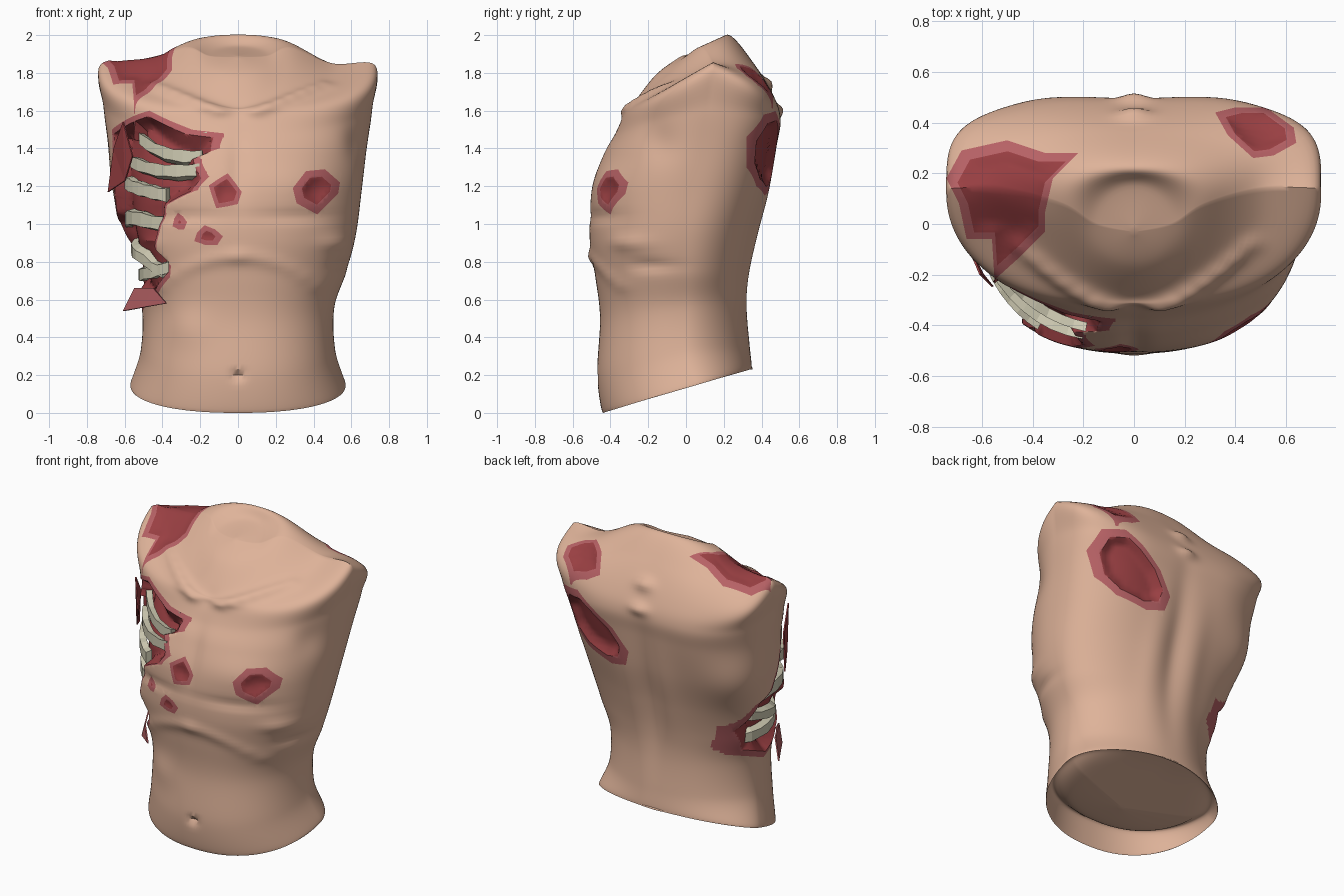
import bpy, bmesh, math
from mathutils import Vector
from mathutils.bvhtree import BVHTree

if "Cube" in bpy.data.objects:
    bpy.data.objects.remove(bpy.data.objects["Cube"], do_unlink=True)


def material(name, rgb):
    m = bpy.data.materials.new(name)
    m.use_nodes = True
    m.diffuse_color = (*rgb, 1)
    m.node_tree.nodes["Principled BSDF"].inputs["Base Color"].default_value = (*rgb, 1)
    return m


SKIN = material("skin", (.735, .45, .32))
RED = material("raw_red", (.32, .05, .055))
PINK = material("torn_pink", (.47, .12, .13))
BONE = material("bone", (.64, .61, .46))


def finish(name, bm, mats, angle):
    bmesh.ops.recalc_face_normals(bm, faces=bm.faces)
    mesh = bpy.data.meshes.new(name)
    bm.to_mesh(mesh)
    bm.free()
    for m in mats:
        mesh.materials.append(m)
    ob = bpy.data.objects.new(name, mesh)
    bpy.context.collection.objects.link(ob)
    bpy.ops.object.select_all(action='DESELECT')
    ob.select_set(True)
    bpy.context.view_layer.objects.active = ob
    if angle:
        bpy.ops.object.shade_smooth_by_angle(angle=math.radians(angle))
    return ob


# Torso sections: front y, z, back y, z, half width, side y, z, back squareness
SECTIONS = [
    (-.12, .115, -.10, .12, .01, -.11, .117, 2),
    (-.33, .12, .20, .21, .40, 0, .155, 2),
    (-.42, .17, .335, .24, .52, .03, .20, 1.9),
    (-.44, .00, .35, .24, .57, .05, .15, 1.85),
    (-.47, .20, .34, .36, .515, 0, .33, 1.85),
    (-.455, .50, .325, .58, .51, 0, .56, 1.9),
    (-.48, .72, .335, .75, .575, 0, .75, 2),
    (-.51, .92, .375, .95, .625, 0, .95, 2.2),
    (-.50, 1.15, .435, 1.18, .655, .03, 1.18, 2.5),
    (-.44, 1.36, .475, 1.42, .68, .08, 1.40, 2.9),
    (-.375, 1.48, .495, 1.56, .70, .12, 1.62, 3.4),
    (-.335, 1.57, .455, 1.69, .725, .14, 1.84, 3.8),
    (-.32, 1.61, .36, 1.85, .50, .14, 1.85, 2.6),
    (-.28, 1.64, .23, 2.0, .28, .08, 1.935, 2.3),
    (-.16, 1.79, .15, 1.94, .15, 0, 1.89, 2),
    (-.04, 1.88, -.02, 1.89, .01, -.03, 1.885, 2),
]
AROUND, STEPS = 180, 9


def spline(a, b, c, d, t):
    return [.5 * (2 * q + (r - p) * t + (2 * p - 5 * q + 4 * r - s) * t * t
                  + (3 * q - p - 3 * r + s) * t ** 3) for p, q, r, s in zip(a, b, c, d)]


def ring(sec):
    yf, zf, yb, zb, w, ys, zs, nb = sec
    pts = []
    for j in range(AROUND):
        a = 2 * math.pi * j / AROUND
        c, s = math.cos(a), math.sin(a)
        n = nb if s > 0 else 2.25
        r = (abs(c) ** n + abs(s) ** n) ** (-1 / n)
        k = abs(s) * r
        y, z = (yb, zb) if s > 0 else (yf, zf)
        pts.append(Vector((w * c * r, ys + (y - ys) * k, zs + (z - zs) * k)))
    return pts


last = len(SECTIONS) - 1
rings = []
for i in range(last):
    quad = [SECTIONS[max(0, min(last, i + o))] for o in (-1, 0, 1, 2)]
    rings += [ring(spline(*quad, t / STEPS)) for t in range(STEPS)]
rings.append(ring(SECTIONS[last]))

body = bmesh.new()
loops = [[body.verts.new(p) for p in pts] for pts in rings]
for lo, hi in zip(loops, loops[1:]):
    for j in range(AROUND):
        k = (j + 1) % AROUND
        body.faces.new((lo[j], lo[k], hi[k], hi[j]))
body.faces.new(loops[0][::-1])
body.faces.new(loops[-1])
body.normal_update()

# Muscle and bone relief: centre, radii, height
RELIEF = [
    ((0, .50, 1.60), (.06, .1, .035), .03), ((0, .44, 1.74), (.06, .1, .035), .03),
    ((0, .4, 1.0), (.07, .2, .5), -.02), ((0, -.47, .195), (.035, .03, .018), -.03),
    ((0, -.48, 1.3), (.05, .15, .2), -.015), ((0, -.33, 1.6), (.06, .1, .05), -.008),
    ((-.26, -.42, .45), (.12, .2, .1), .015), ((-.58, .3, 1.2), (.2, .18, .2), .045),
    ((-.52, .15, 1.85), (.14, .2, .1), .035),
]
for side in (1, -1):
    RELIEF += [
        ((side * .3, -.42, 1.22), (.24, .2, .11), .018),
        ((side * .3, -.45, 1.04), (.24, .2, .03), -.014),
        ((side * .35, .45, 1.45), (.2, .2, .22), .015),
        ((side * .15, .38, .9), (.08, .2, .4), .012),
        ((side * .72, .13, 1.6), (.1, .15, .15), .012),
        ((side * .62, -.13, 1.43), (.08, .12, .1), -.02),
        ((side * .5, -.28, .9), (.1, .15, .04), .018),
        ((side * .55, -.2, .78), (.08, .15, .03), -.015),
    ]
    # Collar bones and lower edge of the rib cage
    for t in range(7):
        RELIEF.append(((side * (.1 + .06 * t), -.33 + .035 * t, 1.59 + .025 * t),
                       (.05, .08, .025), .018))
        x = .07 * t
        RELIEF.append(((side * x, -.48 + .35 * x * x, .83 - .9 * x * x),
                       (.06, .15, .035), .008))

shifts = {}
for v in body.verts:
    total = 0
    for c, r, h in RELIEF:
        d = sum(((v.co[i] - c[i]) / r[i]) ** 2 for i in range(3))
        if d < 6:
            total += h * math.exp(-d)
    shifts[v] = v.normal * total
for v, s in shifts.items():
    v.co += s
body.normal_update()
surface = BVHTree.FromBMesh(body)


def blob(x, z, rx, rz, n=9):
    return [(x + rx * math.cos(i * math.tau / n) * (1 - .22 * (i % 2)),
             z + rz * math.sin(i * math.tau / n) * (1 - .22 * (i % 2))) for i in range(n)]


# Facing planes: across, up, outward, least outward distance
X, Y, Z = Vector((1, 0, 0)), Vector((0, 1, 0)), Vector((0, 0, 1))
FRONT, BACK, TOP = (X, Z, -Y, 0), (X, Z, Y, .2), (X, Y, Z, 1.45)
FLANK = (Vector((.45, -.89, 0)), Z, Vector((-.89, -.45, 0)), .1)

# Wounds: facing, outline, inner scale, depth
WOUNDS = [
    (FLANK, [(-.26, 1.5), (.015, 1.6), (.105, 1.55), (.2, 1.5), (.3, 1.48), (.33, 1.4),
             (.29, 1.36), (.36, 1.25), (.34, 1.18), (.22, 1.1), (.19, 1.0), (.15, .85),
             (.21, .78), (.2, .72), (.06, .6), (-.15, .54), (-.36, .64), (-.43, .8),
             (-.41, 1.0), (-.33, 1.06), (-.29, 1.2)], .94, .09),
    (FRONT, [(.29, 1.19), (.36, 1.28), (.46, 1.29), (.54, 1.22), (.53, 1.16),
             (.42, 1.05), (.31, 1.11)], .62, .02),
    (FRONT, blob(-.07, 1.17, .09, .1), .7, .02),
    (FRONT, blob(-.16, .935, .08, .06, 7), .5, .02),
    (FRONT, blob(-.31, 1.01, .04, .05, 7), .2, 0),
    (TOP, [(-.74, .18), (-.68, .29), (-.5, .33), (-.35, .28), (-.22, .28), (-.32, .18),
           (-.35, .05), (-.35, -.03), (-.45, -.13), (-.55, -.22), (-.56, -.06),
           (-.66, -.06), (-.69, .08)], .82, .01),
    (TOP, [(.32, .44), (.4, .46), (.52, .46), (.63, .38), (.64, .32), (.55, .27),
           (.47, .26), (.37, .35)], .75, .02),
    (BACK, [(.6, 1.58), (.46, 1.6), (.35, 1.53), (.2, 1.42), (.1, 1.28), (.13, 1.18),
            (.25, 1.15), (.45, 1.2), (.58, 1.3), (.64, 1.46)], .78, .04),
]


def edges_of(poly):
    return zip(poly, poly[1:] + poly[:1])


def inside(poly, p):
    hit = False
    for (ax, ay), (bx, by) in edges_of(poly):
        if (ay > p[1]) != (by > p[1]) and p[0] < ax + (bx - ax) * (p[1] - ay) / (by - ay):
            hit = not hit
    return hit


def edge_gap(poly, p):
    best = 1
    for (ax, ay), (bx, by) in edges_of(poly):
        ex, ey = bx - ax, by - ay
        t = ((p[0] - ax) * ex + (p[1] - ay) * ey) / (ex * ex + ey * ey)
        t = max(0, min(1, t))
        best = min(best, math.hypot(p[0] - ax - ex * t, p[1] - ay - ey * t))
    return best


def shrink(poly, k):
    cx, cy = (sum(p[i] for p in poly) / len(poly) for i in (0, 1))
    return [(cx + (x - cx) * k, cy + (y - cy) * k) for x, y in poly]


def near(p, pts, gap=.03):
    return all(min(q[i] for q in pts) - gap < p[i] < max(q[i] for q in pts) + gap
               for i in (0, 1))


push = {}
for (u, w, out, least), outline, k, depth in WOUNDS:
    core = shrink(outline, k)

    def flat(co):
        return co.dot(u), co.dot(w)

    # Cut the skin along both outlines, then colour and sink what lies inside
    region = {f for f in body.faces if near(flat(f.calc_center_median()), outline)
              and f.calc_center_median().dot(out) > least and f.normal.dot(out) > 0}
    for a, b in list(edges_of(outline)) + list(edges_of(core)):
        faces = [f for f in region if near(flat(f.calc_center_median()), (a, b))]
        geom = set(faces)
        for f in faces:
            geom.update(f.edges, f.verts)
        cut = bmesh.ops.bisect_plane(body, geom=list(geom), dist=1e-5,
                                     plane_co=u * a[0] + w * a[1],
                                     plane_no=u * (b[1] - a[1]) - w * (b[0] - a[0]))
        region.update(g for g in cut["geom"] if isinstance(g, bmesh.types.BMFace))
    body.normal_update()
    for f in region:
        p = flat(f.calc_center_median())
        if inside(outline, p):
            f.material_index = 1 if inside(core, p) else 2
        for v in f.verts:
            if v not in push and inside(core, flat(v.co)):
                push[v] = v.normal * -depth * min(1, edge_gap(core, flat(v.co)) / .04)
for v, s in push.items():
    v.co += s
finish("torso", body, [SKIN, RED, PINK], 40)


# Exposed ribs: flat bars that follow the chest, from one angle and height to another
def rib(name, start, end, height, sag):
    bm = bmesh.new()
    rows, n = [], 7
    for i in range(n + 1):
        t = i / n
        a = math.radians(start[0] + (end[0] - start[0]) * t)
        z = start[1] + (end[1] - start[1]) * t - sag * math.sin(math.pi * t)
        ray = Vector((math.cos(a), math.sin(a), 0))
        hit, no, _, _ = surface.ray_cast(ray * 2 + Z * z, -ray)
        hit -= no * .04 * ray.x ** 2
        up = Z * height * (.85 + .15 * (i % 2))
        rows.append([bm.verts.new(hit - no * d + up * s)
                     for d, s in ((0, -.85), (0, .85), (.04, 1), (.04, -1))])
    for a, b in zip(rows, rows[1:]):
        for j in range(4):
            k = (j + 1) % 4
            bm.faces.new((a[j], a[k], b[k], b[j]))
    bm.faces.new(rows[0])
    bm.faces.new(rows[-1][::-1])
    finish(name, bm, [BONE], 0)


RIBS = [((213, 1.55), (246, 1.47), .025, .02), ((203, 1.46), (246, 1.36), .04, .03),
        ((198, 1.335), (246, 1.29), .04, .02), ((192, 1.215), (228, 1.15), .042, 0),
        ((164, 1.0), (227, 1.0), .045, -.03), ((160, .90), (221, .74), .033, -.01),
        ((164, .72), (229, .77), .038, .02)]
for i, r in enumerate(RIBS):
    rib(f"rib_{i + 1}", *r)


# Hanging torn flaps beside the open ribs
def flap(name, pts, mat):
    bm = bmesh.new()
    bm.faces.new([bm.verts.new(p) for p in pts])
    bmesh.ops.triangulate(bm, faces=bm.faces)
    finish(name, bm, [mat], 0).modifiers.new("thickness", 'SOLIDIFY').thickness = .008


flap("side_flap", [(-.61, -.2, 1.54), (-.66, -.08, 1.4), (-.69, -.05, 1.17),
                   (-.6, -.2, 1.23), (-.56, -.25, 1.36)], RED)
flap("lower_flap", [(-.61, -.1, .54), (-.55, -.15, .66), (-.45, -.33, .66),
                    (-.38, -.4, .58), (-.5, -.29, .56)], PINK)
